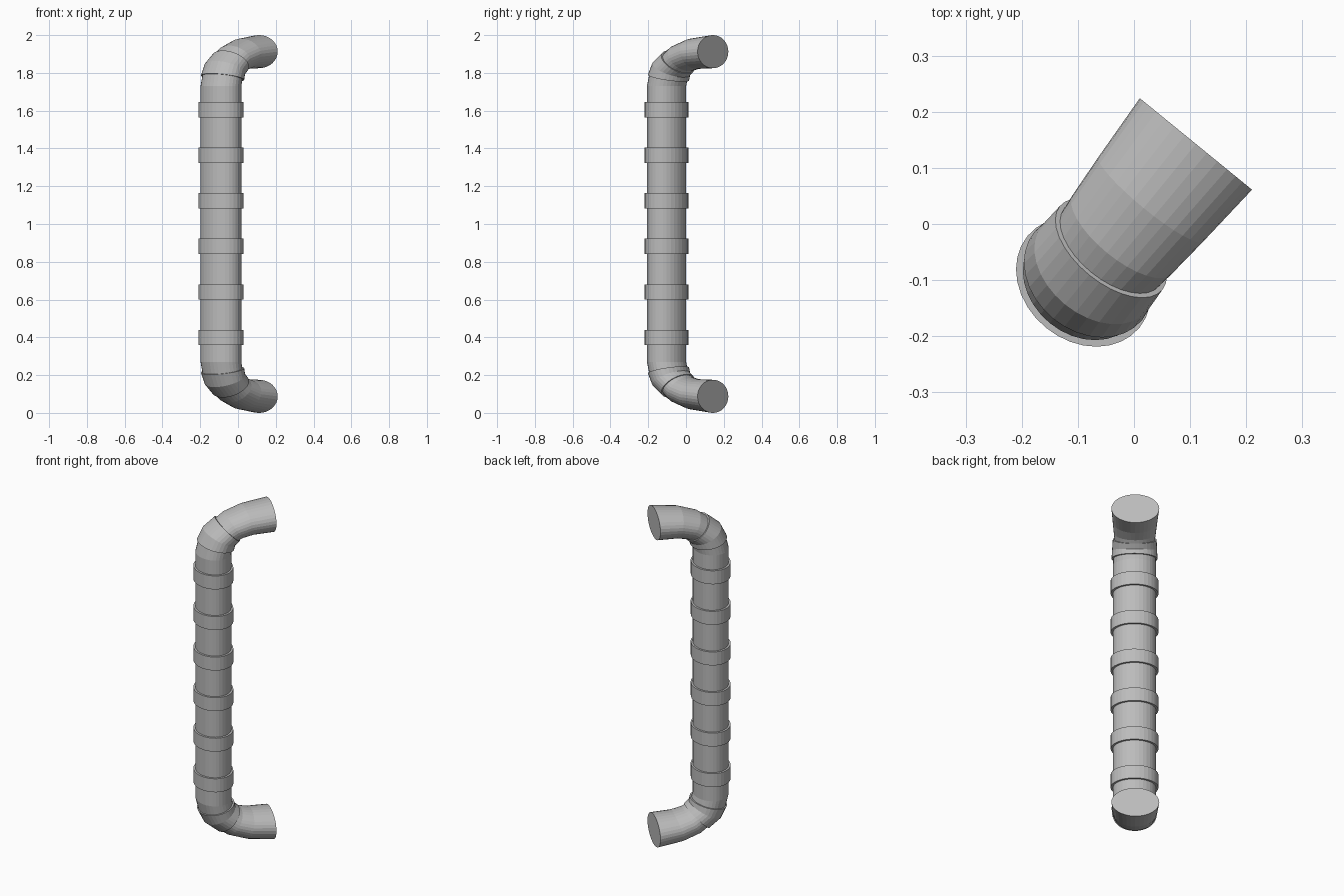
import bpy, bmesh, math
from mathutils import Vector

cube = bpy.data.objects.get("Cube")
if cube:
    bpy.data.objects.remove(cube)

SIDES = 32
BASE = Vector((-0.09, -0.103, 0))          # foot of the shaft axis
OUT = Vector((0.632, 0.775, 0))            # direction the pipe ends point
SIDE = Vector((0.775, -0.632, 0))
UP = Vector((0, 0, 1))
DEPTH, RISE = 0.82, 0.68                   # squash of the round sections

grey = bpy.data.materials.new("pipe_grey")
grey.use_nodes = True
colour = (0.5, 0.5, 0.5, 1)
grey.diffuse_color = colour
grey.node_tree.nodes["Principled BSDF"].inputs["Base Color"].default_value = colour


def tube(name, stations, flip=False):
    """Closed tube through stations of (outward, height, tilt, radius)."""
    bm = bmesh.new()
    rings = []
    for out, z, tilt, radius in stations:
        t = math.radians(tilt)
        across = OUT * DEPTH * math.cos(t) - UP * RISE * math.sin(t)
        ring = []
        for i in range(SIDES):
            a = math.tau * i / SIDES
            p = BASE + OUT * out + UP * z
            p += radius * (SIDE * math.cos(a) + across * math.sin(a))
            if flip:
                p.z = 2 - p.z
            ring.append(bm.verts.new(p))
        rings.append(ring)
    for low, high in zip(rings, rings[1:]):
        for i in range(SIDES):
            j = (i + 1) % SIDES
            bm.faces.new((low[i], low[j], high[j], high[i]))
    bm.faces.new(rings[0])
    bm.faces.new(rings[-1])
    bmesh.ops.recalc_face_normals(bm, faces=bm.faces)
    mesh = bpy.data.meshes.new(name)
    bm.to_mesh(mesh)
    bm.free()
    mesh.materials.append(grey)
    obj = bpy.data.objects.new(name, mesh)
    bpy.context.collection.objects.link(obj)


# straight shaft with evenly spaced collars
tube("shaft", [(0, 0.27, 0, 0.116), (0, 1.73, 0, 0.116)])
for n in range(6):
    z = 0.4 + n * 0.241
    tube(f"collar_{n + 1}", [(0, z - 0.04, 0, 0.129), (0, z + 0.04, 0, 0.129)])

# bent ends: shaft neck, elbow sleeve and flared outlet, mirrored top to bottom
for place, flip in (("upper", False), ("lower", True)):
    tube(place + "_neck", [(0, 1.73, 0, 0.116), (0.015, 1.79, 15, 0.114)], flip)
    tube(place + "_elbow", [(0.013, 1.775, 15, 0.124), (0.032, 1.82, 32, 0.121),
                            (0.078, 1.857, 50, 0.118)], flip)
    tube(place + "_outlet", [(0.07, 1.85, 50, 0.108), (0.11, 1.877, 62, 0.113),
                             (0.19, 1.901, 78, 0.12), (0.317, 1.9125, 90, 0.129)], flip)
